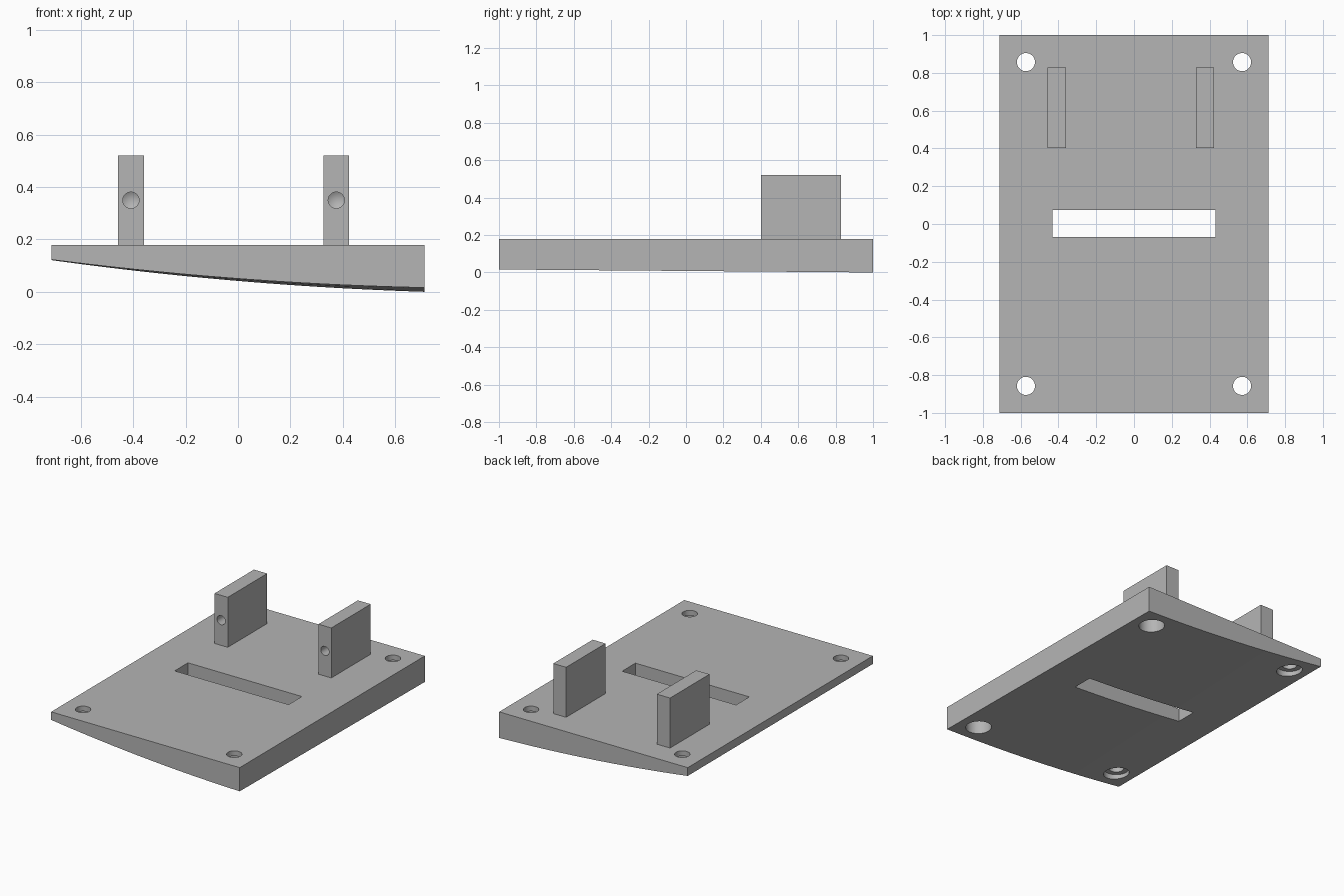
import bpy
import bmesh
import math
from mathutils import Matrix, Vector

if "Cube" in bpy.data.objects:
    bpy.data.objects.remove(bpy.data.objects["Cube"], do_unlink=True)

HALF_X, HALF_Y, TOP = 0.713, 1.0, 0.178

grey = bpy.data.materials.new("plain grey")
grey.use_nodes = True
grey.diffuse_color = (0.46, 0.46, 0.46, 1)
grey.node_tree.nodes["Principled BSDF"].inputs["Base Color"].default_value = (0.46, 0.46, 0.46, 1)


def add_object(name, bm):
    bmesh.ops.recalc_face_normals(bm, faces=bm.faces)
    mesh = bpy.data.meshes.new(name)
    bm.to_mesh(mesh)
    bm.free()
    mesh.materials.append(grey)
    obj = bpy.data.objects.new(name, mesh)
    bpy.context.collection.objects.link(obj)
    return obj


def box(name, low, high):
    low, high = Vector(low), Vector(high)
    bm = bmesh.new()
    place = Matrix.Translation((low + high) / 2) @ Matrix.Diagonal((high - low).to_4d())
    bmesh.ops.create_cube(bm, size=1, matrix=place)
    return add_object(name, bm)


def rod(name, start, end, radius, tip=0.0):
    """Round cutter from start to end, with an optional pointed tip."""
    start, end = Vector(start), Vector(end)
    axis = end - start
    bm = bmesh.new()
    turn = axis.to_track_quat("Z", "Y").to_matrix().to_4x4()
    bmesh.ops.create_cone(bm, cap_ends=True, segments=40, radius1=radius, radius2=radius,
                          depth=axis.length,
                          matrix=Matrix.Translation((start + end) / 2) @ turn)
    if tip:
        cap = max((f for f in bm.faces if len(f.verts) > 4),
                  key=lambda f: f.calc_center_median().dot(axis))
        point = bmesh.ops.poke(bm, faces=[cap])["verts"][0]
        point.co += axis.normalized() * tip
    return add_object(name, bm)


def cut(target, cutter):
    mod = target.modifiers.new("cut", "BOOLEAN")
    mod.operation = "DIFFERENCE"
    mod.solver = "EXACT"
    mod.object = cutter
    bpy.context.view_layer.objects.active = target
    bpy.ops.object.modifier_apply(modifier=mod.name)
    bpy.data.objects.remove(cutter, do_unlink=True)


def smooth(obj):
    bpy.ops.object.select_all(action="DESELECT")
    obj.select_set(True)
    bpy.context.view_layer.objects.active = obj
    bpy.ops.object.shade_smooth_by_angle(angle=math.radians(25))


def underside(x, y):
    """Height of the gently bowed and twisted underside."""
    u = x / HALF_X
    return 0.065 - 0.057 * u - 0.019 * (1 - u * u) - y * (0.001 + 0.0035 * (1 + u))


# Wedge plate: a flat top over a curved underside
bm = bmesh.new()
steps = 24
rings = []
for i in range(steps + 1):
    x = HALF_X * (2 * i / steps - 1)
    rings.append([bm.verts.new(p) for p in (
        (x, -HALF_Y, underside(x, -HALF_Y)), (x, HALF_Y, underside(x, HALF_Y)),
        (x, HALF_Y, TOP), (x, -HALF_Y, TOP))])
for a, b in zip(rings, rings[1:]):
    for k in range(4):
        n = (k + 1) % 4
        bm.faces.new((a[k], a[n], b[n], b[k]))
bm.faces.new(rings[0])
bm.faces.new(rings[-1])
bmesh.ops.triangulate(bm, faces=bm.faces)
plate = add_object("wedge_plate", bm)

# Strap slot through the middle
cut(plate, box("slot_cutter", (-0.431, -0.069, -0.2), (0.431, 0.075, 0.4)))

# Corner screw holes, counterbored from below
for sx in (-1, 1):
    for sy in (-1, 1):
        x, y = sx * 0.572, sy * 0.857
        cut(plate, rod("counterbore_cutter", (x, y, -0.2), (x, y, 0.143), 0.082))
        cut(plate, rod("screw_cutter", (x, y, 0.1), (x, y, 0.4), 0.048))
smooth(plate)

# Upright lugs, each with a blind drilled hole in its front
for name, x0, x1 in (("right_lug", -0.459, -0.359), ("left_lug", 0.327, 0.424)):
    lug = box(name, (x0, 0.402, TOP), (x1, 0.828, 0.52))
    x = (x0 + x1) / 2
    cut(lug, rod("drill_cutter", (x, 0.3, 0.35), (x, 0.65, 0.35), 0.031, tip=0.018))
    smooth(lug)
